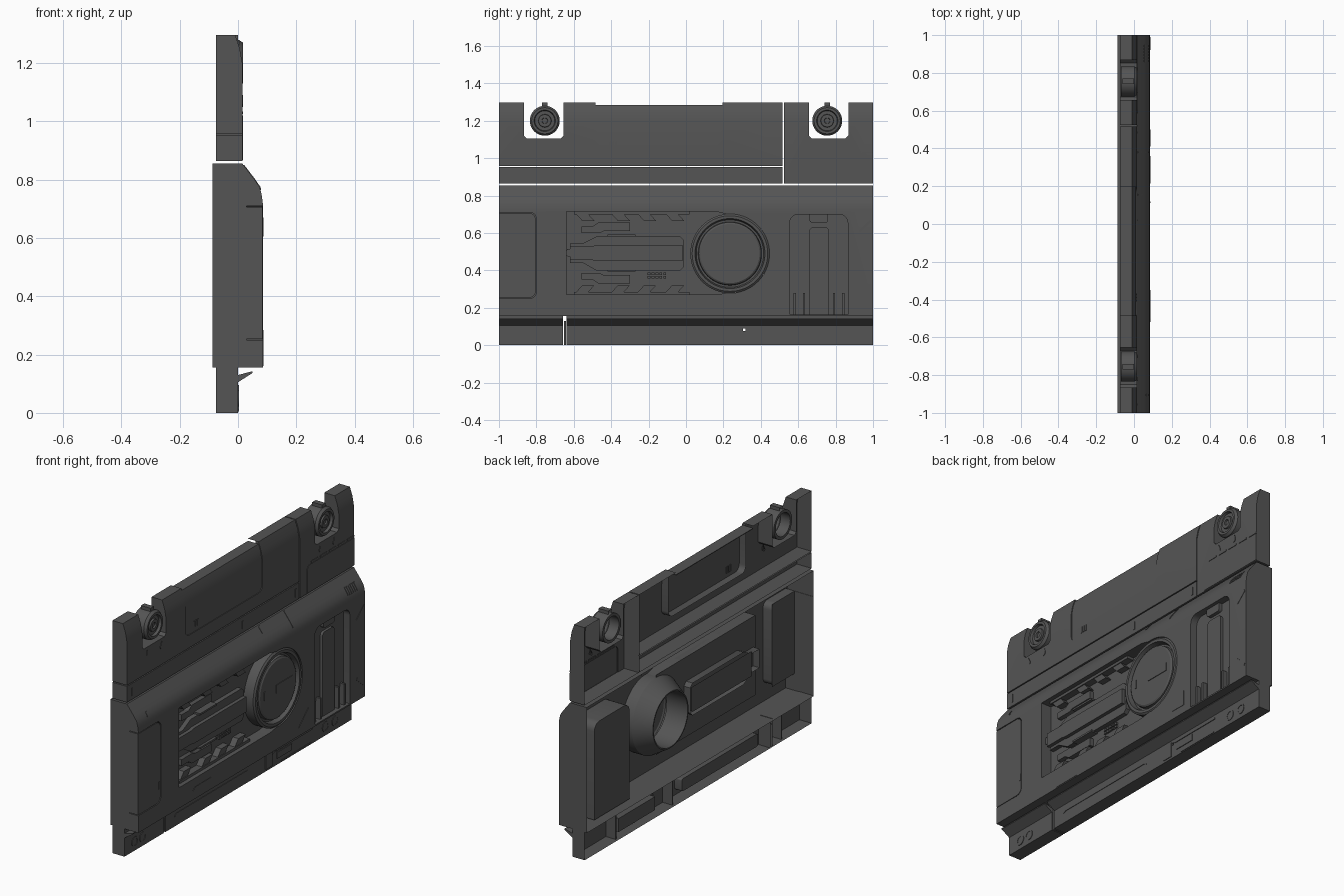
import bpy, bmesh, math

mat = bpy.data.materials.new("dark_grey")
mat.diffuse_color = (0.09, 0.09, 0.09, 1)


def finish(name, bm, smooth=30):
    bmesh.ops.recalc_face_normals(bm, faces=bm.faces[:])
    if sum(f.normal.x * f.calc_area() for f in bm.faces) < 0:
        bmesh.ops.reverse_faces(bm, faces=bm.faces[:])
    me = bpy.data.meshes.new(name)
    bm.to_mesh(me)
    bm.free()
    me.materials.append(mat)
    for p in me.polygons:
        p.use_smooth = True
    me.set_sharp_from_angle(angle=math.radians(smooth))
    ob = bpy.data.objects.new(name, me)
    bpy.context.collection.objects.link(ob)
    return ob


def x_at(prof, z):
    if not isinstance(prof, list):
        return prof
    for (z0, x0), (z1, x1) in zip(prof, prof[1:]):
        if z <= z1:
            return x0 + (x1 - x0) * (z - z0) / (z1 - z0)
    return prof[-1][1]


def panel(name, outline, prof, back=None, holes=(), pockets=()):
    """Sheet in the y-z plane bent to a profile; rims run back to 'back',
    or to a pocket's own depth inside that pocket's box."""
    bm = bmesh.new()
    for loop in (outline, *holes):
        vs = [bm.verts.new((0, y, z)) for y, z in loop]
        for i, v in enumerate(vs):
            bm.edges.new((vs[i - 1], v))
    bmesh.ops.triangle_fill(bm, edges=bm.edges[:], use_beauty=True, normal=(1, 0, 0))
    if isinstance(prof, list):
        for z, _ in prof:
            bmesh.ops.bisect_plane(bm, geom=bm.verts[:] + bm.edges[:] + bm.faces[:],
                                   plane_co=(0, 0, z), plane_no=(0, 0, 1), dist=1e-5)
    for v in bm.verts:
        v.co.x = x_at(prof, v.co.z)
    if back is not None:
        groups = {}
        for e in bm.edges:
            if len(e.link_faces) != 1:
                continue
            m = (e.verts[0].co + e.verts[1].co) / 2
            depth = back
            for y0, y1, z0, z1, d in pockets:
                if y0 < m.y < y1 and z0 < m.z < z1:
                    depth = d
            groups.setdefault(depth, []).append(e)
        for depth, edges in groups.items():
            geo = bmesh.ops.extrude_edge_only(bm, edges=edges)["geom"]
            for v in geo:
                if isinstance(v, bmesh.types.BMVert):
                    v.co.x = depth
    return finish(name, bm)


def arc(cy, cz, r, a0, a1, n):
    return [(cy + r * math.cos(math.radians(a0 + (a1 - a0) * i / n)),
             cz + r * math.sin(math.radians(a0 + (a1 - a0) * i / n))) for i in range(n + 1)]


def rect(y0, y1, z0, z1, r=0.0, corners="ABCD"):
    """Rectangle; corners A bottom left, B bottom right, C top right, D top left may be rounded."""
    out = []
    for k, y, z, a, sy, sz in (("A", y0, z0, 180, 1, 1), ("B", y1, z0, 270, -1, 1),
                               ("C", y1, z1, 0, -1, -1), ("D", y0, z1, 90, 1, -1)):
        out += arc(y + sy * r, z + sz * r, r, a, a + 90, 5) if r and k in corners else [(y, z)]
    return out


def lathe(name, cy, cz, prof, n=48):
    bm = bmesh.new()
    rings = [[bm.verts.new((x, cy + r * math.cos(2 * math.pi * i / n),
                            cz + r * math.sin(2 * math.pi * i / n))) for i in range(n)] for r, x in prof]
    for a, b in zip(rings, rings[1:]):
        for i in range(n):
            bm.faces.new((a[i - 1], a[i], b[i], b[i - 1]))
    bm.faces.new(rings[-1])
    return finish(name, bm)


def extrude_y(name, pts, y0, y1):
    bm = bmesh.new()
    a, b = ([bm.verts.new((x, y, z)) for x, z in pts] for y in (y0, y1))
    for i in range(len(pts)):
        bm.faces.new((a[i - 1], a[i], b[i], b[i - 1]))
    bm.faces.new(a)
    bm.faces.new(b)
    return finish(name, bm)


# ---- middle shell with side panel, tall pocket, window and dial opening
FX = 0.085
MID = [(0.155, FX), (0.72, FX), (0.75, 0.081), (0.775, 0.074), (0.80, 0.057), (0.825, 0.038), (0.855, 0.015)]
DY, DZ = 0.235, 0.49
outline = [(-1, 0.155), (1, 0.155), (1, 0.855), (-1, 0.855), (-1, 0.71)]
outline += arc(-0.835, 0.675, 0.035, 90, 0, 5) + arc(-0.835, 0.285, 0.035, 0, -90, 5) + [(-1, 0.25)]
window = [(-0.64, 0.27), (-0.64, 0.715), (0.16, 0.715)] + arc(DY, DZ, 0.212, 95, -95, 30) + [(0.16, 0.27)]
pocket = rect(0.555, 0.865, 0.163, 0.70, 0.045, "CD")
panel("middle_shell", outline, MID, -0.088, [window, pocket],
      [(-0.99, -0.79, 0.24, 0.72, 0.03), (-0.66, 0.46, 0.26, 0.73, 0.02), (0.55, 0.87, 0.158, 0.71, 0.045)])
# flush side panel sitting in its recess with a thin groove around it
panel("side_recess_floor", rect(-1, -0.8, 0.25, 0.71), 0.03)
extrude_y("side_recess_end", [(-0.088, 0.25), (0.03, 0.25), (0.03, 0.71), (-0.088, 0.71)], -1, -0.998)
panel("side_panel", rect(-1, -0.804, 0.254, 0.706, 0.034, "BC"), FX - 0.001, 0.03)
panel("side_panel_catch", rect(-0.82, -0.805, 0.33, 0.37), FX + 0.001, FX - 0.001)

# ---- tall pocket with raised door and rear housing
panel("tall_pocket_floor", pocket, 0.045)
panel("tall_pocket_housing", pocket, -0.04, 0.045)
panel("tall_pocket_door", rect(0.66, 0.765, 0.163, 0.63, 0.02, "CD"), 0.06, 0.045)
panel("tall_pocket_latch", rect(0.66, 0.76, 0.655, 0.70, 0.015, "AB"), 0.065, 0.045)
for y in (0.575, 0.625, 0.785, 0.835):
    panel("tall_pocket_rib", rect(y, y + 0.012, 0.163, 0.28), 0.07, 0.045)

# ---- window interior
panel("window_floor", [(-0.64, 0.27), (-0.64, 0.715), (DY, 0.715)]
      + arc(DY, DZ, 0.2, 90, 270, 20) + [(DY, 0.27)], 0.02)
panel("slide_base", [(-0.62, 0.44), (-0.55, 0.44), (-0.48, 0.40), (-0.03, 0.40), (-0.01, 0.42), (-0.01, 0.56),
                     (-0.03, 0.58), (-0.48, 0.58), (-0.55, 0.545), (-0.62, 0.545)], 0.045, -0.02)
panel("slide_bar", [(-0.62, 0.455), (-0.50, 0.455), (-0.48, 0.45), (-0.02, 0.45), (-0.02, 0.535),
                    (-0.48, 0.535), (-0.50, 0.53), (-0.62, 0.53)], 0.065, 0.045)
panel("slide_tip", rect(-0.638, -0.615, 0.475, 0.515, 0.008), 0.06, 0.02)
panel("slide_back", rect(-0.55, -0.02, 0.42, 0.56), -0.02)


def flip(pts):
    return [(y, 2 * 0.4925 - z) for y, z in pts]


for side in (lambda p: p, flip):
    panel("window_rail", side([(-0.56, 0.60), (-0.46, 0.60), (-0.44, 0.61), (-0.30, 0.61), (-0.30, 0.655),
                               (-0.47, 0.655), (-0.50, 0.635), (-0.56, 0.635)]), 0.045, 0.02)
    panel("window_grip", side(rect(-0.42, -0.27, 0.582, 0.592)), 0.06, 0.02)
    panel("window_edge_strip", side(rect(-0.60, 0.02, 0.70, 0.715)), 0.06, 0.02)
    for y in (-0.60, -0.41, -0.27, -0.12):
        panel("window_tooth", side([(y, 0.715), (y + 0.045, 0.665), (y + 0.11, 0.665), (y + 0.065, 0.715)]),
              0.055, 0.02)
for i in range(5):
    for z in (0.357, 0.375):
        panel("window_vent", rect(-0.205 + i * 0.021, -0.19 + i * 0.021, z, z + 0.013), 0.03, 0.02)

# ---- round dial with rear cone
lathe("dial", DY, DZ, [(0.15, 0.06), (0.15, -0.07), (0.157, -0.07), (0.212, 0.02), (0.212, 0.077), (0.202, 0.085),
                       (0.187, 0.085), (0.18, 0.058), (0.17, 0.058), (0.167, 0.077), (0.158, 0.083), (0.15, 0.083)], 64)
panel("dial_key", rect(0.215, 0.36, 0.468, 0.515), 0.0865, 0.083)
panel("dial_slot", rect(0.11, 0.12, 0.468, 0.515), 0.0865, 0.083)

# ---- small plates on the middle shell
for pts in ([(-0.52, 0.16), (-0.35, 0.16), (-0.35, 0.21), (-0.36, 0.222), (-0.50, 0.222), (-0.52, 0.205)],
            [(0.41, 0.2), (0.5, 0.2), (0.5, 0.285)],
            [(0.92, 0.61), (0.93, 0.605), (0.99, 0.66), (0.985, 0.67)],
            [(0.92, 0.275), (0.985, 0.22), (0.99, 0.23), (0.93, 0.285)]):
    panel("shell_plate", pts, FX + 0.002, FX)
raised = [(z, x + 0.003) for z, x in MID]
for i in range(6):
    panel("grille_bar", rect(0.858 + i * 0.016, 0.868 + i * 0.016, 0.765, 0.805), raised, 0.04)
for y, z0, z1 in ((0.15, 0.815, 0.85), (0.375, 0.77, 0.85), (-0.91, 0.765, 0.79)):
    panel("shell_notch", rect(y, y + 0.01, z0, z1), raised, 0.01)

# ---- upper panels: main, strip and corner block, with notches for the knobs
UP = [(0.865, 0.015), (1.20, 0.015), (1.25, 0.006), (1.297, -0.01)]


def notch(c):
    return [(c + 0.105, 1.297), (c + 0.105, 1.12), (c + 0.09, 1.105),
            (c - 0.09, 1.105), (c - 0.105, 1.12), (c - 0.105, 1.297)]


main = [(-1, 0.959), (0.517, 0.959), (0.517, 1.297), (0.195, 1.297)] \
    + arc(0.16, 1.065, 0.035, 0, -90, 5) + arc(-0.45, 1.065, 0.035, 270, 180, 5) + [(-0.485, 1.297)]
panel("upper_main", main + notch(-0.76) + [(-1, 1.297)], UP, -0.075, (),
      [(-0.49, 0.20, 1.02, 1.296, -0.03)])
panel("upper_insert", rect(-0.485, 0.195, 1.03, 1.285, 0.035, "AB"), [(z, x - 0.004) for z, x in UP], -0.03)
extrude_y("upper_insert_top", [(-0.075, 1.285), (-0.01, 1.285), (-0.01, 1.281), (-0.075, 1.281)], -0.485, 0.195)
panel("upper_strip", rect(-1, 0.517, 0.864, 0.953), 0.015, -0.075)
panel("upper_corner", [(0.523, 0.864), (1, 0.864), (1, 1.297)] + notch(0.7625) + [(0.523, 1.297)], UP, -0.075)
panel("corner_plate", rect(0.585, 1, 0.868, 1.02, 0.03, "D"), 0.018, 0.01)
for i in range(5):
    panel("corner_dash", rect(0.62 + i * 0.08, 0.68 + i * 0.08, 1.026, 1.034), 0.018, 0.01)
for i in range(3):
    panel("insert_vent", rect(-0.41 + i * 0.016, -0.40 + i * 0.016, 1.055, 1.09), 0.014, 0.008)
for y in (-0.96, 0.015, 0.48):
    panel("strip_slot", rect(y, y + 0.01, 0.885, 0.93), 0.018, 0.01)
for c in (-0.76, 0.7625):
    for s in (-1, 1):
        panel("notch_mark", [(c + s * 0.07, 1.06), (c + s * 0.055, 1.05), (c + s * 0.05, 1.06), (c + s * 0.065, 1.09)],
              0.018, 0.01)

# ---- knobs
for c in (-0.755, 0.755):
    lathe("knob", c, 1.2, [(0.064, -0.01), (0.064, -0.07), (0.08, -0.07), (0.08, 0.003), (0.07, 0.017), (0.057, 0.017),
                           (0.053, 0.003), (0.035, 0.003), (0.033, 0.012), (0.016, 0.012), (0.014, 0.004)], 40)
    panel("knob_tab", rect(c - 0.015, c + 0.015, 1.27, 1.297), 0.0, -0.06)

# ---- lower rail with slot, lip and rear boxes
for y0, y1 in ((-1, -0.657), (-0.638, 1)):
    holes = [rect(0.305, 0.317, 0.075, 0.09)] if y1 == 1 else []
    panel("lower_rail", rect(y0, y1, 0, 0.157), 0.0, -0.075, holes, [(0.30, 0.32, 0.07, 0.095, -0.01)])
    extrude_y("lower_lip", [(0, 0.105), (0.05, 0.137), (0.05, 0.143), (0, 0.13)], y0, y1)
panel("slot_connector", rect(-0.653, -0.642, 0.0, 0.13), -0.005, -0.075)
panel("rail_box", rect(-0.57, 0.10, 0.03, 0.10, 0.01), -0.045, 0.0)
panel("latch_box", rect(0.33, 0.65, 0.015, 0.09), -0.04, 0.0)
panel("rail_groove_bar", [(-0.56, 0.055), (-0.545, 0.063), (0.085, 0.063), (0.10, 0.055), (0.10, 0.06),
                          (0.085, 0.07), (-0.545, 0.07), (-0.56, 0.06)], 0.003, 0)
panel("latch_plate", rect(0.24, 0.30, 0.012, 0.095), 0.004, 0)
panel("latch_bar", rect(0.34, 0.47, 0.035, 0.07), 0.004, 0)
panel("latch_top", rect(0.33, 0.65, 0.08, 0.09), 0.004, 0)
panel("latch_bottom", rect(0.38, 0.64, 0.004, 0.012), 0.004, 0)
for y in (-0.91, -0.84, 0.77, 0.855):
    lathe("rail_button", y, 0.05, [(0.028, 0.0), (0.028, 0.003), (0.02, 0.003), (0.02, 0.001)], 24)
for y in (-0.76, 0.2, 0.70):
    panel("rail_divider", rect(y, y + 0.006, 0, 0.155), -0.06, 0)
